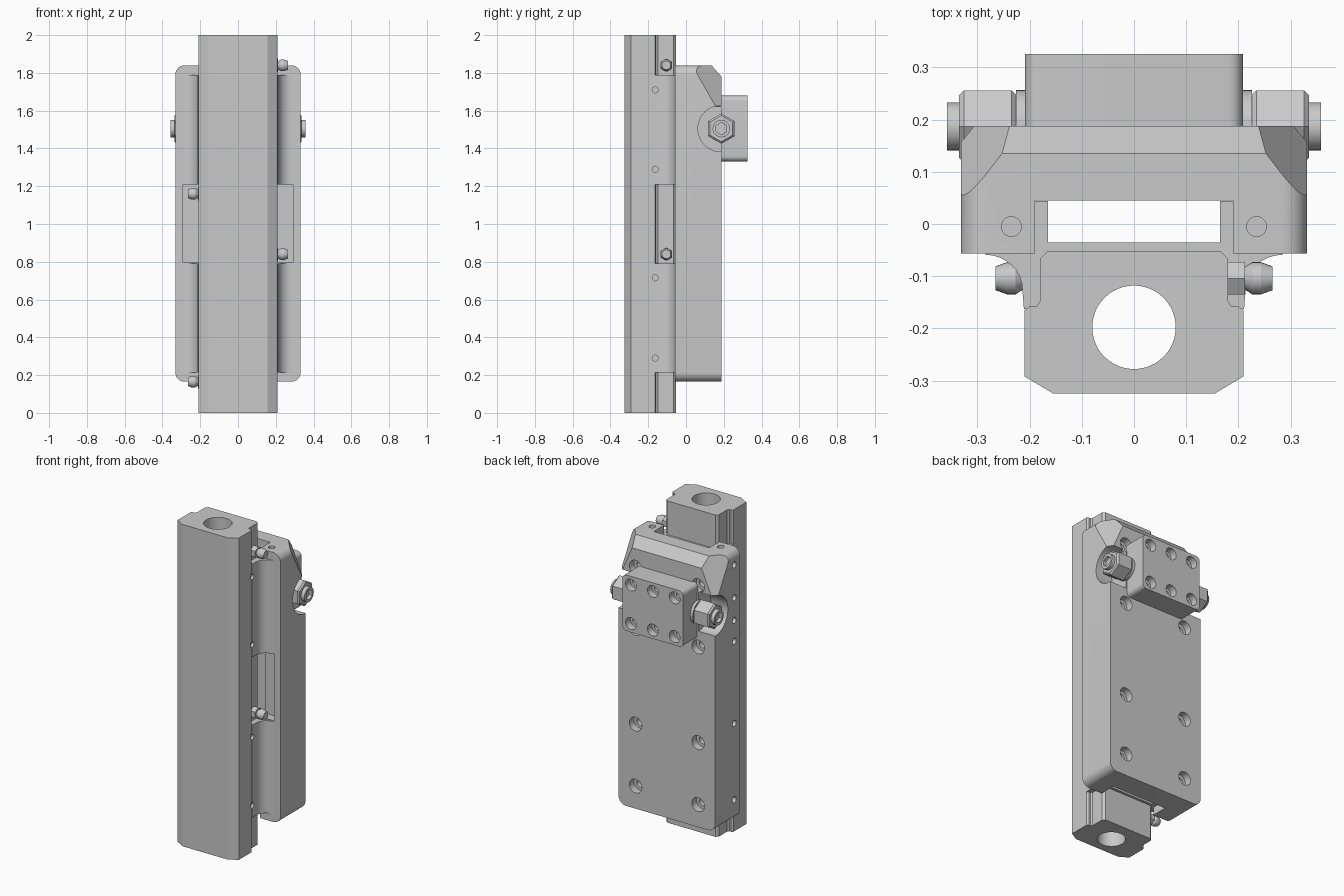
import bpy, bmesh, math
from mathutils import Vector, Matrix

old = bpy.data.objects.get("Cube")
if old:
    bpy.data.objects.remove(old)

steel = bpy.data.materials.new("machined_grey")
steel.use_nodes = True
GREY = (0.59, 0.59, 0.59, 1)
steel.diffuse_color = GREY
steel.node_tree.nodes["Principled BSDF"].inputs["Base Color"].default_value = GREY


def finish(name, bm):
    bmesh.ops.recalc_face_normals(bm, faces=bm.faces)
    mesh = bpy.data.meshes.new(name)
    bm.to_mesh(mesh)
    bm.free()
    mesh.materials.append(steel)
    ob = bpy.data.objects.new(name, mesh)
    bpy.context.collection.objects.link(ob)
    return ob


def extrude(bm, points, lo, hi, axis="z"):
    """Extrude a 2D outline along z (points are x, y) or y (points are x, z)."""
    place = (lambda p: (p[0], p[1], lo)) if axis == "z" else (lambda p: (p[0], lo, p[1]))
    face = bm.faces.new([bm.verts.new(place(p)) for p in points])
    out = bmesh.ops.extrude_face_region(bm, geom=[face])
    move = Vector((0, 0, hi - lo) if axis == "z" else (0, hi - lo, 0))
    bmesh.ops.translate(bm, vec=move, verts=[v for v in out["geom"] if isinstance(v, bmesh.types.BMVert)])


def mirrored(half):
    return half + [(-x, y) for x, y in reversed(half)]


def rounded(cx, cz, w, h, r, steps=8):
    pts = []
    for i, (sx, sz) in enumerate([(1, 1), (-1, 1), (-1, -1), (1, -1)]):
        for k in range(steps + 1):
            a = math.pi / 2 * (i + k / steps)
            pts.append((cx + sx * (w - r) + r * math.cos(a), cz + sz * (h - r) + r * math.sin(a)))
    return pts


def box(bm, lo, hi):
    lo, hi = Vector(lo), Vector(hi)
    m = Matrix.Translation((lo + hi) / 2) @ Matrix.Diagonal((*(hi - lo), 1))
    bmesh.ops.create_cube(bm, size=1, matrix=m)


def slab(bm, point, normal):
    """Unit cube resting on the plane through point, on its outer side."""
    n = Vector(normal).normalized()
    turn = n.to_track_quat("Z", "Y").to_matrix().to_4x4()
    bmesh.ops.create_cube(bm, size=1, matrix=Matrix.Translation(Vector(point) + n / 2) @ turn)


def rod(bm, start, end, r, sides=32, r2=None):
    start, end = Vector(start), Vector(end)
    d = end - start
    m = Matrix.Translation((start + end) / 2) @ d.to_track_quat("Z", "Y").to_matrix().to_4x4()
    bmesh.ops.create_cone(bm, cap_ends=True, segments=sides, radius1=r,
                          radius2=r if r2 is None else r2, depth=d.length, matrix=m)


def cut(ob, build):
    """Subtract the solid made by build from ob."""
    bm = bmesh.new()
    build(bm)
    cutter = finish("cutter", bm)
    cutter.hide_render = True
    mod = ob.modifiers.new("cut", "BOOLEAN")
    mod.object, mod.operation, mod.solver = cutter, "DIFFERENCE", "EXACT"
    bpy.context.view_layer.objects.active = ob
    bpy.ops.object.modifier_apply(modifier=mod.name)
    bpy.data.objects.remove(cutter)


def smooth(ob):
    bpy.ops.object.select_all(action="DESELECT")
    ob.select_set(True)
    bpy.context.view_layer.objects.active = ob
    bpy.ops.object.shade_smooth_by_angle(angle=math.radians(30))


SIDES = (-1, 1)
PIN_Z = (0.29, 0.715, 1.29, 1.71)

# Rail with chamfered front, stepped neck and bore
bm = bmesh.new()
extrude(bm, mirrored([(0.155, -0.325), (0.21, -0.292), (0.21, -0.165), (0.2, -0.158), (0.187, -0.158),
                      (0.18, -0.148), (0.18, -0.066), (0.166, -0.052)]), 0, 2)
rail = finish("rail", bm)
cut(rail, lambda b: rod(b, (0, -0.198, -0.1), (0, -0.198, 2.1), 0.08, 48))


def pin_holes(b):
    for s in SIDES:
        for z in PIN_Z:
            rod(b, (s * 0.195, -0.163, z), (s * 0.25, -0.163, z), 0.016, 16)


cut(rail, pin_holes)

# Flared guides wrapping the rail neck, lower and upper
flare = [(0.285 - 0.071 * math.cos(a), -0.125 + 0.066 * math.sin(a))
         for a in (math.pi / 2 * k / 8 for k in range(9))]
guide = mirrored([(0.17, -0.06), (0.17, -0.163), (0.211, -0.163)] + flare +
                 [(0.285, -0.05), (0.19, -0.05), (0.19, 0.044), (0.165, 0.044), (0.165, -0.035)])
guides = []
for name, lo, hi in (("lower_guide", 0.215, 0.79), ("upper_guide", 1.21, 1.79)):
    bm = bmesh.new()
    extrude(bm, guide, lo, hi)
    ob = finish(name, bm)
    cut(ob, pin_holes)
    guides.append(ob)

# Carriage plate with rounded corners, bevelled top, rail channel and side pockets
BACK = 0.188
SCREW_Z = (0.305, 0.69, 1.285, 1.665)
bm = bmesh.new()
extrude(bm, rounded(0, 1.0025, 0.332, 0.8375, 0.05), -0.057, BACK, "y")
carriage = finish("carriage", bm)
cut(carriage, lambda b: slab(b, (0, 0.135, 1.84), (0, 0.06, 0.053)))
for s in SIDES:
    cut(carriage, lambda b: slab(b, (s * 0.332, 0.05, 1.81), (s * 0.0172, 0.0133, 0.0076)))
cut(carriage, lambda b: box(b, (-0.19, -0.1, 0), (0.19, 0.045, 2)))
cut(carriage, lambda b: box(b, (-0.29, -0.1, 0.795), (0.29, 0.0, 1.21)))


def nut_scoops(b):
    for s in SIDES:
        rod(b, (s * 0.217, 0.185, 1.505), (s * 0.4, 0.185, 1.505), 0.122, 48)


def small_holes(b):
    for s in SIDES:
        rod(b, (s * 0.235, -0.005, 1.8), (s * 0.235, -0.005, 1.9), 0.019, 20)
    for z in (0.295, 0.77, 1.28, 1.41, 1.55, 1.755):
        rod(b, (-0.31, 0, z), (-0.4, 0, z), 0.019, 20)


def screw_holes(r, depth):
    def build(b):
        for s in SIDES:
            for z in SCREW_Z:
                rod(b, (s * 0.215, BACK - depth, z), (s * 0.215, BACK + 0.05, z), r, 28)
    return build


for build in (nut_scoops, small_holes, screw_holes(0.043, 0.045), screw_holes(0.024, 0.08)):
    cut(carriage, build)

# Clamp block on the back
bm = bmesh.new()
extrude(bm, rounded(0, 1.505, 0.209, 0.174, 0.028), 0.18, 0.326, "y")
block = finish("clamp_block", bm)
for r, depth in ((0.037, 0.045), (0.02, 0.08)):
    def block_holes(b):
        for x in (-0.15, 0, 0.15):
            for z in (1.385, 1.625):
                rod(b, (x, 0.326 - depth, z), (x, 0.37, z), r, 28)
    cut(block, block_holes)

parts = [rail, carriage, block] + guides

# Side nuts, washers and hollow stud ends
for s, side in zip(SIDES, ("right", "left")):
    def along(x):
        return (s * x, 0.187, 1.505)
    bm = bmesh.new()
    rod(bm, along(0.2), along(0.226), 0.07)
    parts.append(finish(side + "_washer", bm))
    bm = bmesh.new()
    rod(bm, along(0.226), along(0.335), 0.08, 6)
    rims = [e for e in bm.edges if abs(e.verts[0].co.x - e.verts[1].co.x) < 0.01]
    bmesh.ops.bevel(bm, geom=rims, offset=0.009, segments=1, affect="EDGES")
    parts.append(finish(side + "_nut", bm))
    bm = bmesh.new()
    rod(bm, along(0.33), along(0.358), 0.046)
    stud = finish(side + "_stud", bm)
    cut(stud, lambda b: rod(b, along(0.338), along(0.4), 0.032, 6))
    parts.append(stud)

# Grease fittings on the rail neck
for i, (s, z) in enumerate([(1, 1.84), (1, 0.84), (-1, 1.16), (-1, 0.165)]):
    def at(x):
        return (s * x, -0.104, z)
    bm = bmesh.new()
    rod(bm, at(0.17), at(0.213), 0.036, 6)
    for a, c, ra, rc in ((0.21, 0.227, 0.02, 0.031), (0.227, 0.243, 0.031, 0.031), (0.243, 0.265, 0.031, 0.023)):
        rod(bm, at(a), at(c), ra, 24, rc)
    parts.append(finish("grease_fitting_%d" % (i + 1), bm))

for ob in parts:
    smooth(ob)
